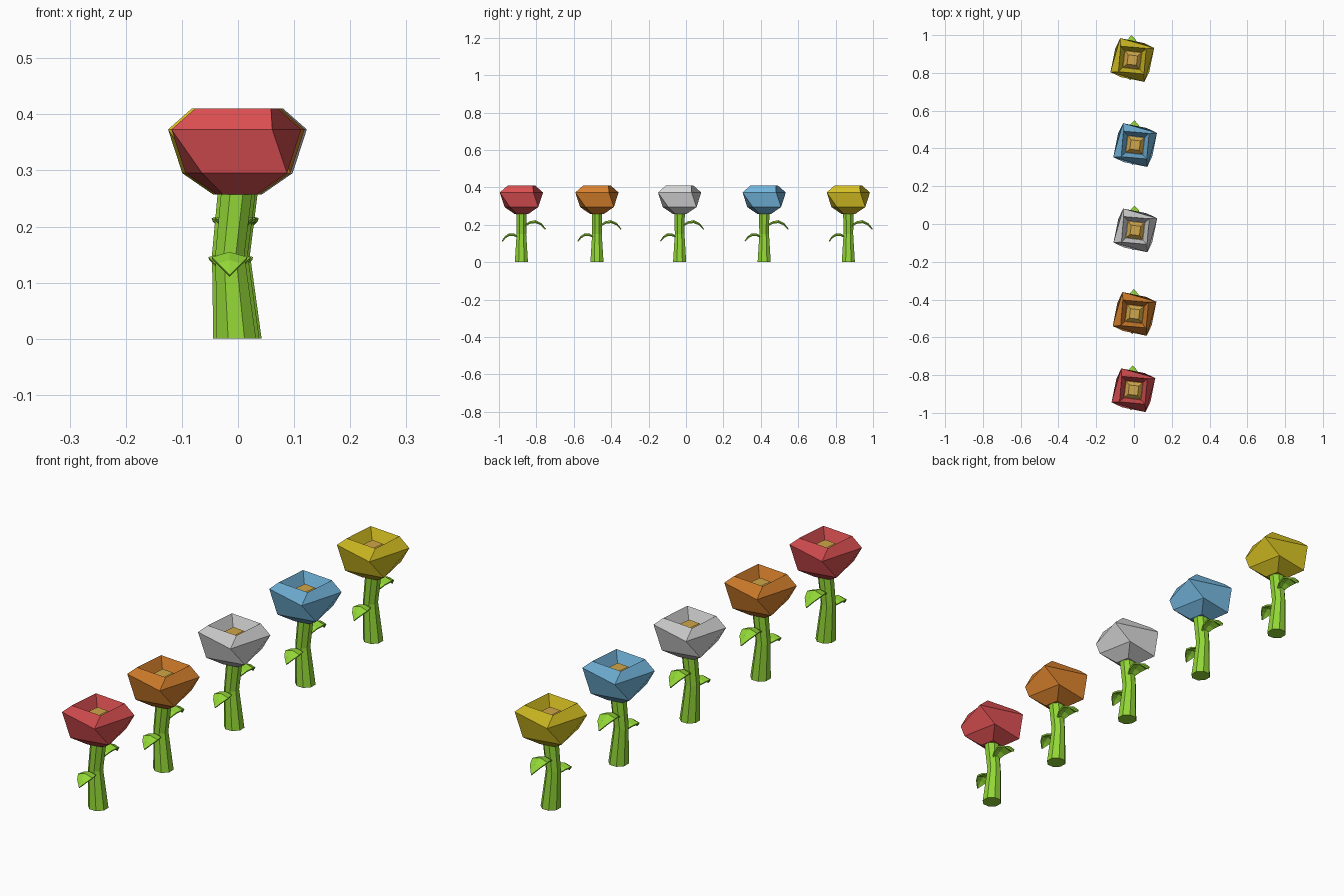
import bpy, bmesh, math
from mathutils import Vector

if "Cube" in bpy.data.objects:
    bpy.data.objects.remove(bpy.data.objects["Cube"])


def material(name, rgb):
    m = bpy.data.materials.new(name)
    lin = [((c / 255 + 0.055) / 1.055) ** 2.4 for c in rgb]
    m.diffuse_color = (*lin, 1)
    m.use_nodes = True
    m.node_tree.nodes["Principled BSDF"].inputs["Base Color"].default_value = m.diffuse_color
    return m


GREEN = material("leaf green", (146, 214, 54))
TAN = material("pollen tan", (208, 166, 72))


def finish(bm, name, mat, loc):
    bmesh.ops.recalc_face_normals(bm, faces=bm.faces)
    me = bpy.data.meshes.new(name)
    bm.to_mesh(me)
    bm.free()
    me.materials.append(mat)
    ob = bpy.data.objects.new(name, me)
    ob.location = loc
    bpy.context.collection.objects.link(ob)
    return ob


def loft(name, mat, loc, sides, rings, cap_top=True):
    """Stack of regular polygons: (z, corner radius, turn in degrees, centre x)."""
    bm = bmesh.new()
    loops = []
    for z, r, turn, cx in rings:
        a0 = math.radians(turn) + math.pi / sides
        loops.append([bm.verts.new((cx + r * math.cos(a0 + 2 * math.pi * i / sides),
                                    r * math.sin(a0 + 2 * math.pi * i / sides), z))
                      for i in range(sides)])
    for a, b in zip(loops, loops[1:]):
        for i in range(sides):
            j = (i + 1) % sides
            bm.faces.new((a[i], a[j], b[j], b[i]))
    bm.faces.new(loops[0][::-1])
    if cap_top:
        bm.faces.new(loops[-1])
    return finish(bm, name, mat, loc)


def leaf(name, loc, cx, path):
    """Arched, creased leaf along y: (y, z, half width)."""
    bm = bmesh.new()
    rows = [[bm.verts.new((cx + s * w, y, z - abs(s) * w * 0.3)) for s in (-1, 0, 1)]
            for y, z, w in path[:-1]]
    for a, b in zip(rows, rows[1:]):
        for i in (0, 1):
            bm.faces.new((a[i], a[i + 1], b[i + 1], b[i]))
    tip = bm.verts.new((cx, path[-1][0], path[-1][1]))
    for i in (0, 1):
        bm.faces.new((rows[-1][i], rows[-1][i + 1], tip))
    ob = finish(bm, name, GREEN, loc)
    mod = ob.modifiers.new("thickness", 'SOLIDIFY')
    mod.thickness = 0.006
    mod.offset = 0
    return ob


def flower(colour, rgb, x, y):
    petal = material("petal " + colour, rgb)
    loc = Vector((x, y, 0))
    q = math.sqrt(2)
    # bent stem
    loft(colour + "_stem", GREEN, loc, 8, [
        (0, 0.038, 0, 0), (0.15, 0.028, 0, -0.0115), (0.265, 0.030, 0, 0.001)])
    # twisted cup of petals: base, belly, widest ring, rim, inner floor
    loft(colour + "_petals", petal, loc, 4, [
        (0.257, 0.030 * q, 11, 0), (0.295, 0.077 * q, 11, 0),
        (0.373, 0.0935 * q, -16, 0), (0.41, 0.068 * q, -5, 0),
        (0.362, 0.046 * q, -7, 0)])
    # pollen block in the middle
    loft(colour + "_pollen", TAN, loc, 4, [
        (0.360, 0.046 * q, -7, 0), (0.383, 0.025 * q, -7, 0)])
    # leaves
    leaf(colour + "_front_leaf", loc, -0.012, [
        (-0.018, 0.138, 0.014), (-0.04, 0.150, 0.026), (-0.065, 0.152, 0.031),
        (-0.085, 0.138, 0.020), (-0.103, 0.112, 0)])
    leaf(colour + "_back_leaf", loc, -0.004, [
        (0.018, 0.198, 0.014), (0.045, 0.216, 0.026), (0.075, 0.222, 0.033),
        (0.105, 0.207, 0.022), (0.129, 0.176, 0)])


for args in (("red", (216, 78, 80), -0.003, -0.88),
             ("orange", (214, 128, 44), 0.003, -0.476),
             ("white", (212, 212, 212), 0.007, -0.034),
             ("blue", (114, 180, 219), 0.006, 0.418),
             ("yellow", (212, 191, 34), -0.009, 0.868)):
    flower(*args)
